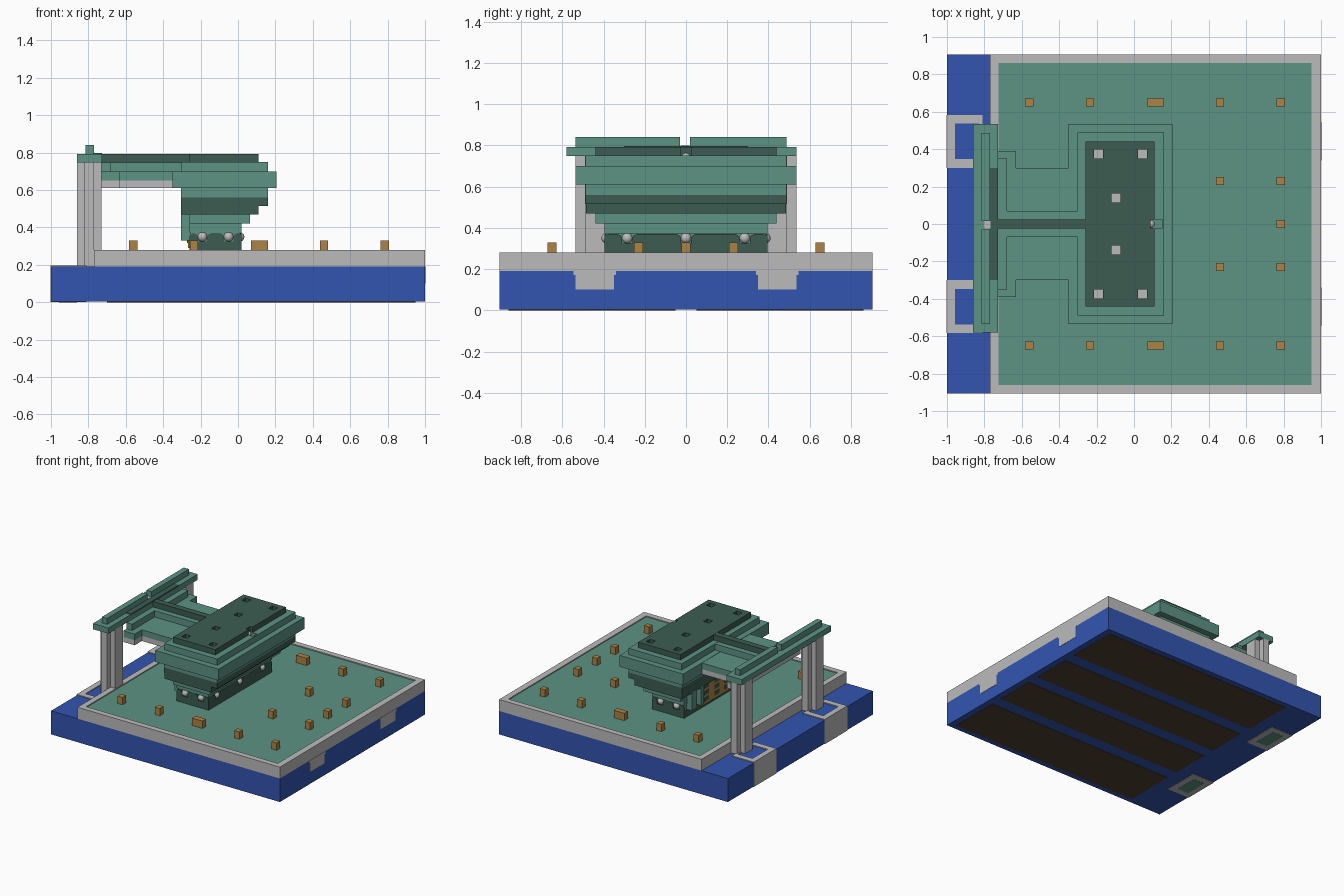
import bpy
import bmesh
from mathutils import Matrix, Vector

default_cube = bpy.data.objects.get("Cube")
if default_cube:
    bpy.data.objects.remove(default_cube, do_unlink=True)


def material(name, red, green, blue):
    mat = bpy.data.materials.new(name)
    mat.use_nodes = True
    colour = (red, green, blue, 1)
    mat.diffuse_color = colour
    mat.node_tree.nodes["Principled BSDF"].inputs["Base Color"].default_value = colour
    return mat


GREEN = material("sea green", .109, .29, .23)
DARK = material("dark green", .045, .107, .084)
BLUE = material("blue", .033, .091, .44)
GREY = material("light grey", .5, .5, .5)
TAN = material("tan", .42, .23, .06)
BROWN = material("dark brown", .076, .053, .03)


def finish(name, bm, mat):
    mesh = bpy.data.meshes.new(name)
    bm.normal_update()
    bm.to_mesh(mesh)
    bm.free()
    mesh.materials.append(mat)
    obj = bpy.data.objects.new(name, mesh)
    bpy.context.collection.objects.link(obj)
    return obj


def boxes(name, mat, *bounds):
    """One object from boxes given as (x range, y range, z range)."""
    bm = bmesh.new()
    for ranges in bounds:
        size = [hi - lo for lo, hi in ranges]
        mid = Vector([(hi + lo) / 2 for lo, hi in ranges])
        bmesh.ops.create_cube(bm, size=1, matrix=Matrix.Translation(mid) @ Matrix.Diagonal((*size, 1)))
    return finish(name, bm, mat)


def layer(name, mat, x, half_y, z):
    return boxes(name, mat, (x, (-half_y, half_y), z))


def prism(name, mat, points, offset):
    """Extrude a closed loop of 3D points along an offset."""
    bm = bmesh.new()
    face = bm.faces.new([bm.verts.new(p) for p in points])
    grown = bmesh.ops.extrude_face_region(bm, geom=[face])["geom"]
    verts = [v for v in grown if isinstance(v, bmesh.types.BMVert)]
    bmesh.ops.translate(bm, verts=verts, vec=offset)
    bmesh.ops.recalc_face_normals(bm, faces=bm.faces[:])
    return finish(name, bm, mat)


def balls(name, mat, centres, radius):
    bm = bmesh.new()
    for c in centres:
        bmesh.ops.create_uvsphere(bm, u_segments=16, v_segments=10, radius=radius,
                                  matrix=Matrix.Translation(c))
    for f in bm.faces:
        f.smooth = True
    return finish(name, bm, mat)


def cut(obj, cutter):
    mod = obj.modifiers.new("cut", "BOOLEAN")
    mod.operation = "DIFFERENCE"
    mod.solver = "EXACT"
    mod.object = cutter
    cutter.hide_render = True
    cutter.hide_viewport = True
    cutter.display_type = "WIRE"


def around(c, r):
    return (c - r, c + r)


def mirrored(y, side):
    return tuple(sorted((y[0] * side, y[1] * side)))


SIDES = (1, -1)

# Base, underside strips and deck
layer("base", BLUE, (-1, 1), .905, (.004, .19))
boxes("underside_strips", BROWN, *[((-.7, .95), mirrored(y, s), (0, .006))
                                   for s in SIDES for y in ((.05, .36), (.46, .86))])
deck = layer("deck", GREY, (-.77, 1), .905, (.189, .28))
cut(deck, layer("deck_recess_cutter", GREY, (-.725, .95), .86, (.27, .3)))
layer("deck_surface", GREEN, (-.725, .95), .86, (.26, .272))
boxes("deck_rails", GREY, *[((.7, 1.002), mirrored(y, s), (z, .19)) for s in SIDES
                            for y, z in (((.35, .535), .1), ((.34, .545), .17))])

# Small blocks on the deck
blocks = [(x, y * s, .022) for s in SIDES
          for x, y in ((-.56, .65), (-.235, .65), (.46, .65), (.785, .65), (.46, .23), (.785, .23))]
blocks += [(.785, 0, .022), (.115, .65, .046), (.115, -.65, .046)]
boxes("deck_blocks", TAN, *[(around(x, w), around(y, .022), (.265, .33)) for x, y, w in blocks])

# Pads with pockets, and the ribbed pillars on them
for s, side in ((1, "back"), (-1, "front")):
    pad = boxes(side + "_pad", GREY, ((-1.002, -.81), mirrored((.3, .583), s), (.001, .197)))
    cut(pad, boxes(side + "_pocket_cutter", GREY,
                   ((-.957, -.83), mirrored((.347, .537), s), (.14, .3))))
    boxes(side + "_pocket_floor", GREEN, ((-.957, -.905), mirrored((.347, .537), s), (.135, .145)))
    boxes(side + "_pocket_plate", TAN,
          ((-.957, -.905), mirrored((.39, .49), s), (.14, .15)),
          ((-.905, -.85), mirrored((.4, .49), s), (.14, .15)))
    boxes(side + "_pad_underside", GREEN, ((-.957, -.86), mirrored((.35, .535), s), (0, .005)))
    boxes(side + "_pillar", GREY,
          ((-.86, -.73), mirrored((.395, .49), s), (.14, .75)),
          ((-.82, -.77), mirrored((.35, .535), s), (.14, .75)))

# Crossbar over the pillars
boxes("crossbar", GREEN, ((-.862, -.727), (-.58, .535), (.748, .793)))
boxes("crossbar_rails", GREEN, ((-.815, -.77), (-.535, -.03), (.79, .84)),
      ((-.815, -.77), (.02, .487), (.79, .84)))
layer("crossbar_inset", DARK, (-.77, -.726), .3, (.785, .797))
boxes("crossbar_pin", GREY, (around(-.785, .018), around(-.004, .02), (.785, .8)))

# Bridge between the crossbar and the tower
boxes("bridge_underside", GREY, ((-.73, -.34), (-.3, .3), (.61, .65)),
      ((-.73, -.63), (-.39, .39), (.61, .65)))
boxes("bridge", GREEN, ((-.73, -.34), (-.3, .3), (.65, .698)),
      ((-.73, -.63), (-.39, .39), (.65, .698)),
      ((-.73, -.68), (-.35, .35), (.69, .748)),
      ((-.7, -.29), (-.07, .07), (.69, .748)))

# Tower, as stacked layers
layer("tower_foot", DARK, (-.26, .02), .395, (.26, .325))
layer("tower_core", GREEN, (-.255, .012), .387, (.3, .38))
layer("tower_neck", GREEN, (-.26, .02), .395, (.372, .425))
layer("tower_lower_step", GREEN, (-.26, .065), .44, (.42, .47))
layer("tower_dark_step", DARK, (-.305, .11), .485, (.47, .515))
layer("tower_dark_band", DARK, (-.305, .16), .488, (.515, .56))
layer("tower_upper_step", GREEN, (-.305, .16), .488, (.56, .61))
layer("tower_wide_band", GREEN, (-.35, .205), .535, (.61, .7))
top_step = layer("tower_top_step", GREEN, (-.303, .16), .488, (.69, .75))

# Arched dark panels and lamps around the foot
def arch(name, low, high, place, offset):
    r = .025
    profile = [(low, .32), (high, .32), (high, .35), (high - r / 3, .364), (high - r, .371),
               (low + r, .371), (low + r / 3, .364), (low, .35)]
    prism(name, DARK, [place(t, z) for t, z in profile], offset)


for low, high in ((-.395, -.31), (-.26, -.025), (.025, .26), (.31, .395)):
    arch("side_arch", low, high, lambda t, z: (.011, t, z), (.009, 0, 0))
for s in SIDES:
    for low, high in ((-.26, -.215), (-.165, -.075), (-.025, .02)):
        arch("end_arch", low, high, lambda t, z: (t, .386 * s, z), (0, .009 * s, 0))
balls("foot_lamps", GREY, [(.008, y, .35) for y in (-.285, 0, .285)]
      + [(x, .384 * s, .35) for s in SIDES for x in (-.19, -.05)], .026)

# Rear wall of the tower, with columns and a patterned panel
boxes("rear_columns", GREEN, *[((-.305, -.25), mirrored(y, s), (.33, .475)) for s in SIDES
                               for y in ((.21, .25), (.3, .36))])
layer("rear_panel", TAN, (-.268, -.26), .2, (.29, .47))
boxes("rear_panel_spots", DARK, *[((-.272, -.265), around(y, .03), around(z, .014))
                                  for y in (-.13, 0, .13) for z in (.33, .38, .43)])

# Dark roof with square wells and a notch
roof = layer("roof", DARK, (-.26, .11), .44, (.745, .793))
layer("roof_spine", DARK, (-.735, -.255), .025, (.745, .792))
wells = [(x, y * s) for s in SIDES for x, y in ((-.19, .375), (.045, .375), (-.095, .14))]
cutter = boxes("well_cutter", DARK, *[(around(x, .024), around(y, .024), (.715, .85)) for x, y in wells],
               ((.088, .15), (-.025, .025), (.7, .85)))
cut(roof, cutter)
cut(top_step, cutter)
boxes("well_floors", GREY, *[(around(x, .024), around(y, .024), (.705, .72)) for x, y in wells])
balls("roof_lamp", GREY, [(.088, 0, .74)], .023)
